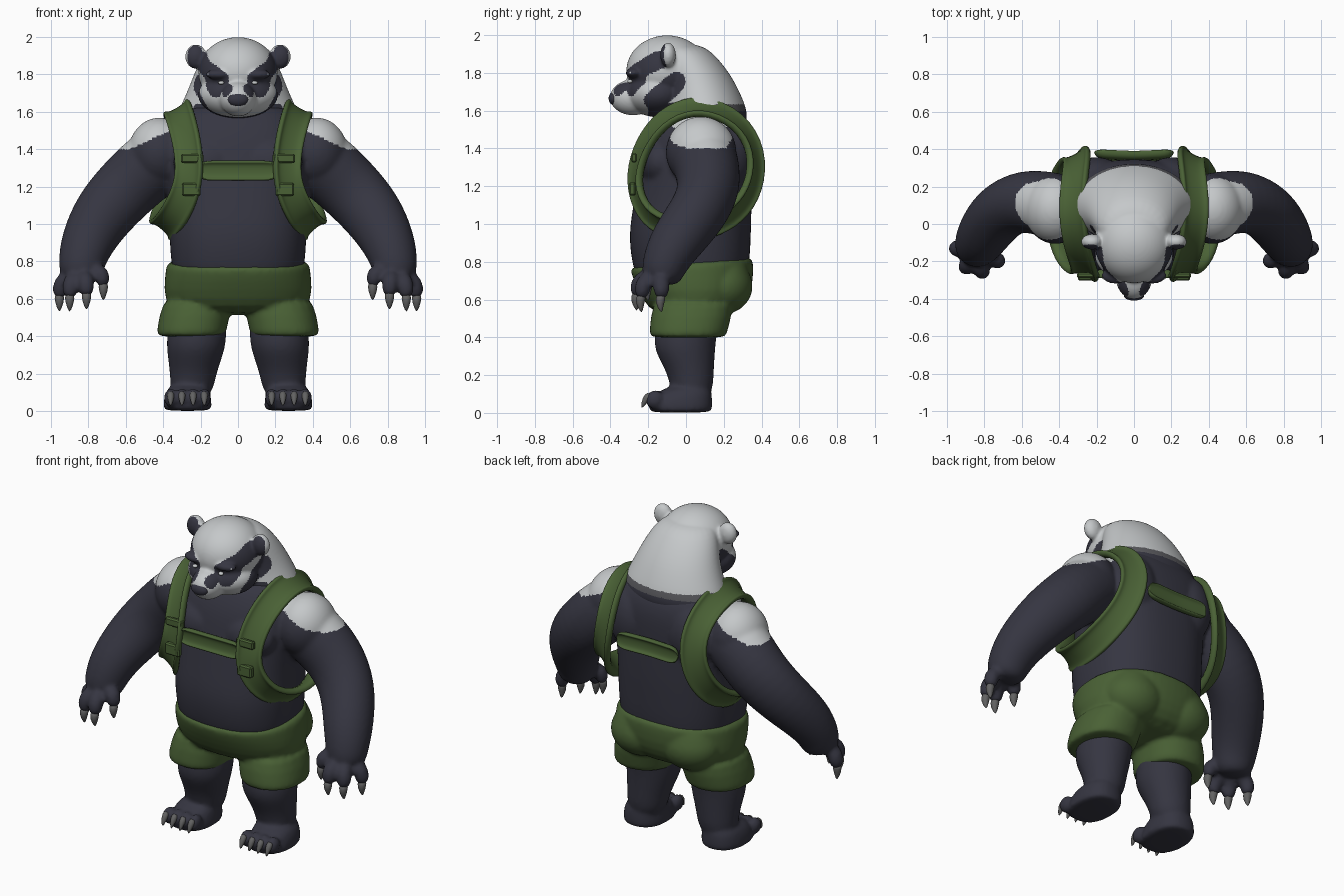
import bpy
import bmesh
import math
from mathutils import Matrix, Vector

if "Cube" in bpy.data.objects:
    bpy.data.objects.remove(bpy.data.objects["Cube"])


def material(name, r, g, b):
    mat = bpy.data.materials.new(name)
    mat.use_nodes = True
    mat.diffuse_color = (r, g, b, 1)
    mat.node_tree.nodes["Principled BSDF"].inputs["Base Color"].default_value = (r, g, b, 1)
    return mat


dark_fur = material("dark fur", .036, .036, .053)
light_fur = material("light fur", .56, .58, .59)
grey_fur = material("grey fur", .1, .1, .11)
green_cloth = material("green cloth", .068, .12, .036)
claw_grey = material("claw grey", .12, .12, .12)
DARK, LIGHT, GREY = range(3)
FUR = [dark_fur, light_fur, grey_fur]


def sides(x):
    """Parts placed off the centre line are built on both sides."""
    return (1, -1) if x > 0 else (1,)


def bridge(bm, rings, closed=False):
    """Skin a list of vertex rings, capping the ends of open ones."""
    count = len(rings[0])
    pairs = list(zip(rings, rings[1:]))
    if closed:
        pairs.append((rings[-1], rings[0]))
    else:
        bm.faces.new(rings[0])
        bm.faces.new(rings[-1])
    for low, high in pairs:
        for i in range(count):
            j = (i + 1) % count
            bm.faces.new((low[i], low[j], high[j], high[i]))


def ball(bm, centre, radii):
    for s in sides(centre[0]):
        place = Matrix.Translation((s * centre[0], centre[1], centre[2]))
        bmesh.ops.create_uvsphere(bm, u_segments=24, v_segments=14, radius=1,
                                  matrix=place @ Matrix.Diagonal((*radii, 1)))


def loft(bm, stations, level=True, power=1, count=20):
    """Stations are x, y, z and two radii; level keeps the rings horizontal."""
    centres = [Vector(st[:3]) for st in stations]
    for s in sides(stations[-1][0]):
        rings = []
        for k, st in enumerate(stations):
            u, v = Vector((1, 0, 0)), Vector((0, 1, 0))
            if not level:
                along = centres[min(k + 1, len(centres) - 1)] - centres[max(k - 1, 0)]
                u = v.cross(along).normalized()
                v = along.cross(u).normalized()
            ring = []
            for i in range(count):
                a = math.tau * i / count
                c, d = [math.copysign(abs(w) ** power, w) for w in (math.cos(a), math.sin(a))]
                p = centres[k] + u * c * st[3] + v * d * st[4]
                ring.append(bm.verts.new((s * p.x, p.y, p.z)))
            rings.append(ring)
        bridge(bm, rings)


def band(bm, path, middle, width, thick, closed):
    """Padded strap with raised edges, lying flat around a middle point."""
    profile = [(-.5, -.5), (-.5, .5), (-.36, .5), (-.3, .2), (.3, .2), (.36, .5), (.5, .5), (.5, -.5)]
    points = [Vector(p) for p in path]
    n = len(points)
    for s in (1, -1) if closed else (1,):
        rings = []
        for k, p in enumerate(points):
            if closed:
                along = points[(k + 1) % n] - points[k - 1]
            else:
                along = points[min(k + 1, n - 1)] - points[max(k - 1, 0)]
            out = p - Vector(middle)
            out = (out - out.project(along)).normalized()
            across = along.cross(out).normalized()
            ring = []
            for w, t in profile:
                q = p + across * w * width + out * (t * thick + (.016 if closed else 0))
                ring.append(bm.verts.new((s * q.x, q.y, q.z)))
            rings.append(ring)
        bridge(bm, rings, closed)


def finish(name, bm, mats, levels=0, voxel=0, rule=None):
    """Make the object, fuse its pieces and colour its faces by rule."""
    bmesh.ops.recalc_face_normals(bm, faces=bm.faces)
    mesh = bpy.data.meshes.new(name)
    bm.to_mesh(mesh)
    bm.free()
    obj = bpy.data.objects.new(name, mesh)
    bpy.context.collection.objects.link(obj)
    if levels:
        sub = obj.modifiers.new("round", "SUBSURF")
        sub.levels = sub.render_levels = levels
    if voxel:
        fuse = obj.modifiers.new("fuse", "REMESH")
        fuse.mode = "VOXEL"
        fuse.voxel_size = voxel
        relax = obj.modifiers.new("relax", "SMOOTH")
        relax.factor = .5
        relax.iterations = 5
    graph = bpy.context.evaluated_depsgraph_get()
    baked = bpy.data.meshes.new_from_object(obj.evaluated_get(graph))
    obj.modifiers.clear()
    obj.data = baked
    baked.materials.clear()
    for mat in mats:
        baked.materials.append(mat)
    for face in baked.polygons:
        face.use_smooth = levels > 0
        face.material_index = rule(face.center) if rule else 0


# Torso with chest, shoulder blades and shoulders
body = bmesh.new()
loft(body, [(0, .03, .66, .34, .28), (0, .025, .8, .36, .315), (0, .02, .95, .37, .325),
            (0, .035, 1.1, .365, .315), (0, .05, 1.3, .385, .295), (0, .065, 1.45, .4, .285),
            (0, .08, 1.56, .36, .25), (0, .08, 1.66, .25, .18)], power=.82, count=28)
ball(body, (.17, -.14, 1.33), (.18, .11, .13))
ball(body, (.2, .23, 1.38), (.15, .13, .2))
ball(body, (.42, .08, 1.38), (.17, .19, .19))

# Arms and hands
loft(body, [(.3, .08, 1.4, .17, .17), (.44, .1, 1.34, .19, .18), (.59, .13, 1.2, .18, .17),
            (.72, .07, 1.06, .17, .155), (.81, -.06, .9, .145, .145),
            (.84, -.12, .78, .125, .12), (.85, -.14, .68, .1, .1)], level=False)
claws = bmesh.new()
palm = Vector((.84, -.14, .76))
for tip in [(.72, -.2, .66), (.81, -.26, .61), (.9, -.235, .6), (.955, -.13, .6)]:
    end = Vector(tip)
    knuckle = end + Vector((0, 0, .08))
    loft(body, [(*palm.lerp(knuckle, .45), .05, .05), (*knuckle, .047, .047),
                (*end, .038, .038)], level=False, count=12)
    loft(claws, [(end.x, end.y, end.z + .03, .032, .032), (end.x, end.y - .01, end.z - .02, .026, .026),
                 (end.x, end.y, end.z - .07, .004, .004)], count=8)

# Legs, feet and toes
loft(body, [(.21, .02, .55, .15, .17), (.22, 0, .42, .16, .165), (.225, -.01, .33, .16, .165),
            (.24, .03, .2, .122, .118), (.25, .03, .06, .115, .11)])
loft(body, [(.27, -.03, 0, .125, .165), (.27, -.03, .02, .132, .172),
            (.27, -.02, .09, .125, .16), (.26, .02, .15, .1, .11)], power=.85)
for i in range(4):
    x = .18 + .06 * i
    ball(body, (x, -.165, .07), (.036, .05, .05))
    loft(claws, [(x, -.185, .1, .022, .022), (x, -.215, .075, .022, .022),
                 (x, -.235, .025, .005, .005)], level=False, count=8)


def body_colour(p):
    side = abs(p.x)
    if side > .29 and p.y > -.13 and p.z > 1.4 + max(0, .58 - side) * .45:
        return LIGHT
    if p.z > 1.59 and p.y > .05:
        return GREY
    return DARK


finish("furry_body", body, FUR, 2, .013, body_colour)
finish("claws", claws, [claw_grey], 1)

# Head with neck mane, jaw, muzzle, brows and ears
head = bmesh.new()
loft(head, [(0, .11, 1.48, .34, .2), (0, .105, 1.58, .335, .23), (0, .09, 1.68, .285, .205),
            (0, .06, 1.78, .245, .185), (0, .01, 1.88, .205, .16),
            (0, -.04, 1.96, .14, .12)], count=24)
ball(head, (0, -.1, 1.81), (.215, .22, .19))
ball(head, (0, -.15, 1.69), (.217, .17, .125))
ball(head, (0, -.28, 1.67), (.1, .125, .095))
ball(head, (.1, -.275, 1.8), (.075, .045, .028))
ball(head, (.225, -.095, 1.895), (.058, .042, .066))

# Dark face markings: start, end and reach of each stroke
strokes = [((.065, -.36, 1.72), (.1, -.3, 1.77), .04),
           ((.1, -.3, 1.77), (.19, -.14, 1.87), .052),
           ((.12, -.29, 1.72), (.15, -.25, 1.77), .045),
           ((.19, -.17, 1.65), (.21, -.05, 1.75), .055),
           ((.23, -.14, 1.86), (.23, -.14, 1.92), .045)]


def near(p, start, end, reach):
    a, b = Vector(start), Vector(end)
    d = b - a
    t = min(1, max(0, (p - a).dot(d) / d.length_squared))
    return (p - a - d * t).length < reach


def head_colour(p):
    q = Vector((abs(p.x), p.y, p.z))
    if p.z < 1.6 and p.y > -.2 or p.z < 1.64 and -.2 < p.y < -.04:
        return DARK
    if p.z < 1.635 and p.y > .15:
        return GREY
    return DARK if any(near(q, *s) for s in strokes) else LIGHT


finish("head_and_mane", head, FUR, 2, .009, head_colour)

# Nose and eyes
nose = bmesh.new()
ball(nose, (0, -.382, 1.665), (.056, .028, .036))
finish("nose", nose, [dark_fur], 1)
eyes = bmesh.new()
ball(eyes, (.09, -.297, 1.755), (.016, .014, .01))
finish("eyes", eyes, [light_fur], 1)

# Shorts with two legs, seat and a tilted waist
shorts = bmesh.new()
loft(shorts, [(0, .03, .8, .375, .32), (0, .03, .785, .385, .328), (0, .04, .7, .395, .32),
              (0, .05, .6, .4, .28), (0, .04, .51, .33, .21)], power=.9, count=28)
loft(shorts, [(.2, .05, .64, .19, .22), (.235, .025, .5, .19, .215),
              (.25, .01, .415, .188, .208), (.25, .01, .395, .182, .2)], power=.9)
ball(shorts, (.17, .19, .67), (.19, .165, .15))
for v in shorts.verts:
    if v.co.z > .75:
        v.co.z += .08 * v.co.y
finish("shorts", shorts, [green_cloth], 1, .012)

# Harness loops around the shoulders, joined across chest and back
harness = bmesh.new()
band(harness, [(.32, .08, 1.62), (.3, -.08, 1.57), (.265, -.19, 1.45), (.245, -.25, 1.3),
               (.27, -.25, 1.16), (.345, -.18, 1.03), (.39, -.02, .98), (.395, .13, 1),
               (.37, .26, 1.07), (.32, .345, 1.2), (.285, .36, 1.38), (.3, .27, 1.54)],
     (.12, .06, 1.3), .165, .06, True)
for y, bow, z in [(-.265, 0, 1.285), (.375, -.012, 1.3)]:
    band(harness, [(.11 * i, y + bow * (2 - abs(i)) / 2, z) for i in range(-2, 3)],
         (0, .06, z), .11, .055, False)
finish("harness", harness, [green_cloth], 2)

# Pouch and buckle on each front strap
pouches = bmesh.new()
for centre, size in [((.25, -.285, 1.185), (.1, .035, .07)), ((.245, -.275, 1.35), (.12, .03, .05))]:
    for s in (1, -1):
        place = Matrix.Translation((s * centre[0], *centre[1:])) @ Matrix.Diagonal((*size, 1))
        bmesh.ops.create_cube(pouches, size=1, matrix=place)
bmesh.ops.bevel(pouches, geom=pouches.edges[:], offset=.008, segments=1, affect="EDGES")
finish("strap_pouches", pouches, [green_cloth])
